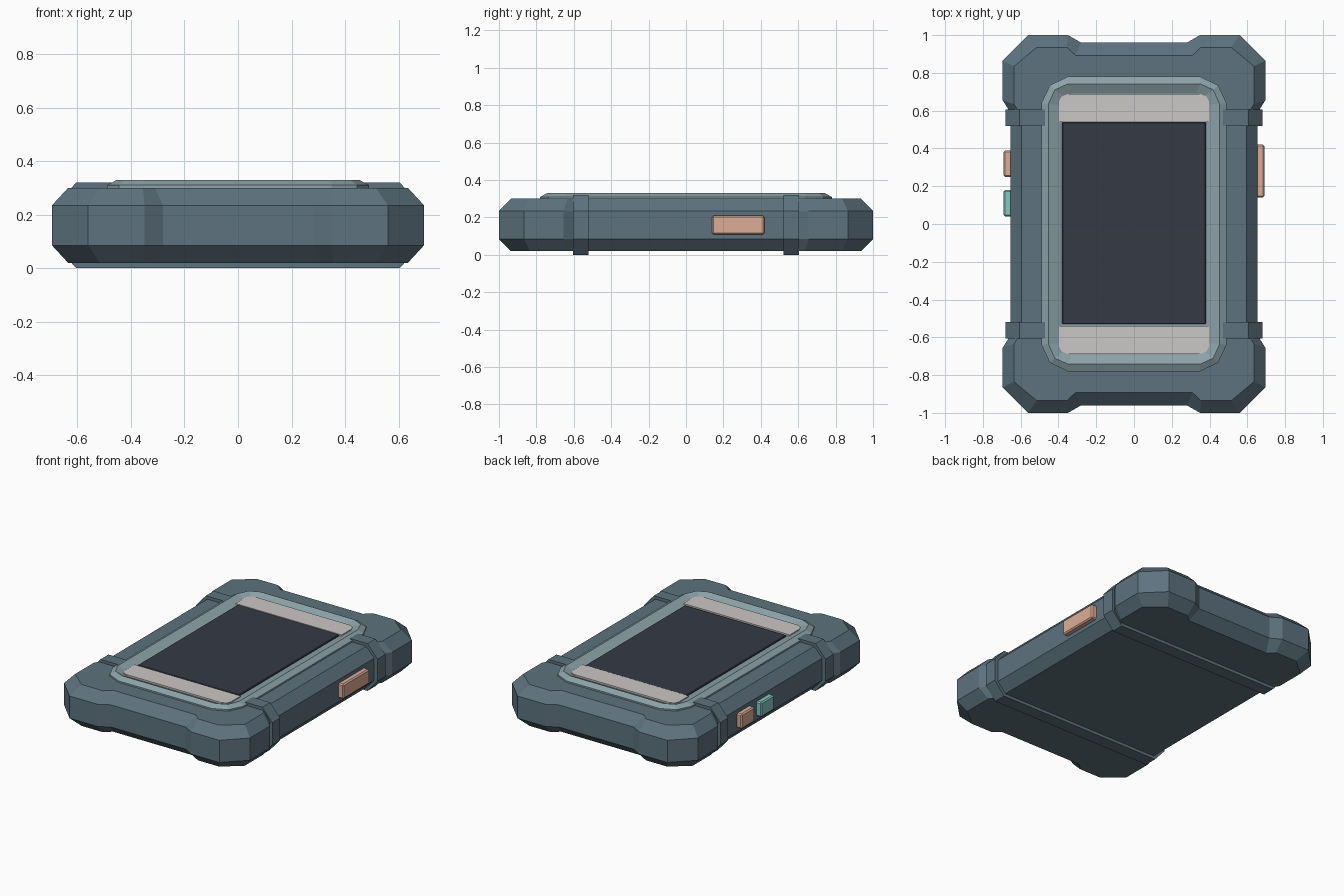
import bpy, bmesh

if "Cube" in bpy.data.objects:
    bpy.data.objects.remove(bpy.data.objects["Cube"])


def mat(name, rgb):
    m = bpy.data.materials.new(name)
    m.diffuse_color = (*rgb, 1)
    m.use_nodes = True
    m.node_tree.nodes["Principled BSDF"].inputs["Base Color"].default_value = m.diffuse_color
    return m


CASE = mat("slate", (0.11, 0.17, 0.21))
TRIM = mat("pale_slate", (0.26, 0.36, 0.39))
GLASS = mat("dark_glass", (0.035, 0.042, 0.06))
SALMON = mat("salmon", (0.72, 0.42, 0.31))
TEAL = mat("teal", (0.24, 0.58, 0.53))
PLATE = mat("plate_grey", (0.6, 0.57, 0.57))


def mirror4(quad):
    """Close a +x +y quadrant path into a full loop."""
    q = list(quad)
    return (q + [(x, -y) for x, y in reversed(q)]
            + [(-x, -y) for x, y in q] + [(-x, y) for x, y in reversed(q)])


def loft(name, loops, material):
    """Skin equal-length 3D loops and cap both ends."""
    bm = bmesh.new()
    rings = [[bm.verts.new(p) for p in loop] for loop in loops]
    n = len(rings[0])
    for a, b in zip(rings, rings[1:]):
        for i in range(n):
            j = (i + 1) % n
            bm.faces.new((a[i], a[j], b[j], b[i]))
    bm.faces.new(rings[0][::-1])
    bm.faces.new(rings[-1])
    bmesh.ops.recalc_face_normals(bm, faces=bm.faces)
    me = bpy.data.meshes.new(name)
    bm.to_mesh(me)
    bm.free()
    ob = bpy.data.objects.new(name, me)
    bpy.context.collection.objects.link(ob)
    me.materials.append(material)
    return ob


def at_z(loop, z):
    return [(x, y, z) for x, y in loop]


def box(name, x, y, z, material, bevel=0.0):
    (x0, x1), (y0, y1), (z0, z1) = x, y, z
    base = [(x0, y0), (x1, y0), (x1, y1), (x0, y1)]
    ob = loft(name, [at_z(base, z0), at_z(base, z1)], material)
    if bevel:
        b = ob.modifiers.new("bevel", 'BEVEL')
        b.width = bevel
        b.segments = 1
    return ob


# Rugged case with corner bumpers and chamfered rims
outer = mirror4([(0.28, 0.96), (0.35, 1.0), (0.56, 1.0), (0.695, 0.865),
                 (0.695, 0.655), (0.655, 0.59)])
inner = mirror4([(0.31, 0.893), (0.355, 0.935), (0.515, 0.935), (0.635, 0.835),
                 (0.635, 0.635), (0.595, 0.57)])
loft("case", [at_z(inner, 0.02), at_z(outer, 0.085),
              at_z(outer, 0.235), at_z(inner, 0.30)], CASE)

# Straps wrapping the case, open under the screen bezel
half = [(0.605, 0.0), (0.68, 0.085), (0.68, 0.235), (0.605, 0.32),
        (0.46, 0.32), (0.46, 0.28)]
strap = half + [(-x, z) for x, z in reversed(half)]
for side, y0 in (("rear", 0.52), ("front", -0.605)):
    loft(side + "_strap", [[(x, y, z) for x, z in strap]
                           for y in (y0, y0 + 0.085)], CASE)

# Raised screen bezel: outer wall, ridge, slope down to the screen
rim = mirror4([(0.35, 0.78), (0.445, 0.735), (0.49, 0.64)])
ridge = mirror4([(0.35, 0.742), (0.42, 0.71), (0.453, 0.635)])
well = mirror4([(0.33, 0.69), (0.365, 0.672), (0.385, 0.63)])
loft("screen_bezel", [at_z(rim, 0.29), at_z(rim, 0.31), at_z(ridge, 0.33),
                      at_z(well, 0.305)], TRIM)

# Screen
box("screen", (-0.38, 0.38), (-0.53, 0.54), (0.295, 0.314), GLASS, 0.004)

# Rounded plates above and below the screen
for side, s in (("rear", 1), ("front", -1)):
    right = [(0.398, 0.54), (0.398, 0.645), (0.385, 0.674), (0.355, 0.687)]
    shape = [(x, y * s) for x, y in right + [(-x, y) for x, y in reversed(right)]]
    loft(side + "_screen_plate", [at_z(shape, 0.30), at_z(shape, 0.316)], PLATE)

# Side buttons: a base and a slightly smaller cap
for name, s, y0, y1, m in (("right_button", 1, 0.14, 0.42, SALMON),
                           ("left_upper_button", -1, 0.25, 0.39, SALMON),
                           ("left_lower_button", -1, 0.04, 0.18, TEAL)):
    box(name, sorted((s * 0.64, s * 0.69)), (y0, y1), (0.11, 0.21), m, 0.008)
